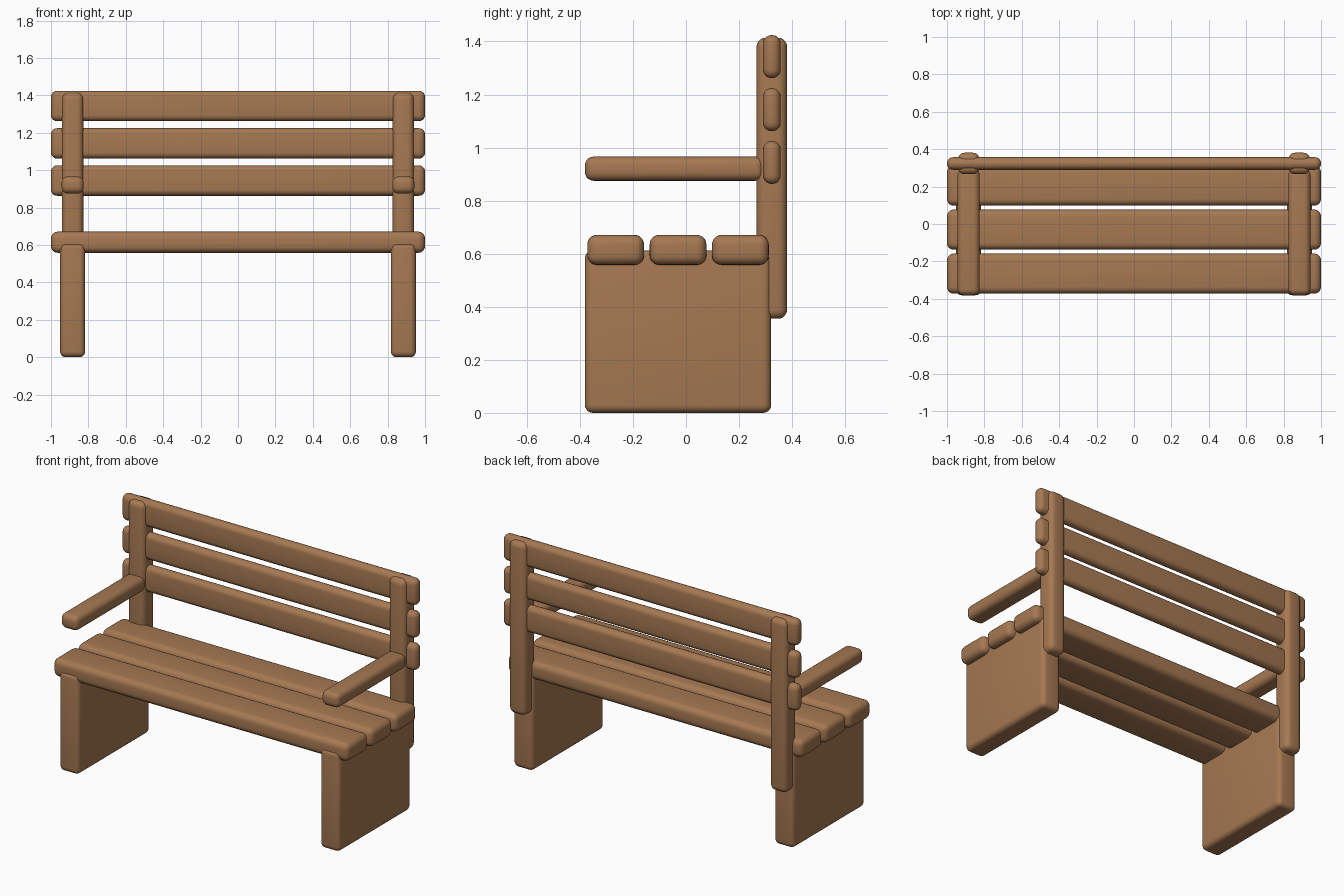
import bpy
import bmesh
from mathutils import Vector

if "Cube" in bpy.data.objects:
    bpy.data.objects.remove(bpy.data.objects["Cube"])

wood = bpy.data.materials.new("warm brown wood")
wood.diffuse_color = (0.38, 0.19, 0.085, 1.0)
wood.use_nodes = True
wood.node_tree.nodes["Principled BSDF"].inputs["Base Color"].default_value = wood.diffuse_color


def rounded_box(name, lo, hi, radius, segments=5):
    """Box between two corners with all edges rounded."""
    lo, hi = Vector(lo), Vector(hi)
    centre, size = (lo + hi) / 2, hi - lo
    bm = bmesh.new()
    bmesh.ops.create_cube(bm, size=1.0)
    bmesh.ops.scale(bm, vec=size, verts=bm.verts)
    bmesh.ops.bevel(bm, geom=list(bm.edges), offset=radius, offset_type='OFFSET',
                    segments=segments, profile=0.5, affect='EDGES', clamp_overlap=True)
    for f in bm.faces:
        f.smooth = True
    mesh = bpy.data.meshes.new(name)
    bm.to_mesh(mesh)
    bm.free()
    mesh.materials.append(wood)
    ob = bpy.data.objects.new(name, mesh)
    ob.location = centre
    bpy.context.collection.objects.link(ob)
    return ob


# Seat planks, front to back
for i, y in enumerate((-0.265, -0.03, 0.205)):
    rounded_box(f"seat_plank_{i + 1}", (-1, y - 0.107, 0.558), (1, y + 0.107, 0.671), 0.036)

# Back rest planks, bottom to top
for i, z in enumerate((0.944, 1.143, 1.343)):
    rounded_box(f"back_plank_{i + 1}", (-1, 0.29, z - 0.081), (1, 0.357, z + 0.081), 0.032)

# Mirrored side parts
for side, cx in (("left", -0.884), ("right", 0.884)):
    # Solid leg panel
    rounded_box(f"{side}_leg_panel", (cx - 0.067, -0.381, 0.0), (cx + 0.067, 0.321, 0.612), 0.03)
    # Upright post holding the back rest
    rounded_box(f"{side}_back_post", (cx - 0.057, 0.266, 0.355), (cx + 0.057, 0.381, 1.414), 0.034)
    # Arm rest
    rounded_box(f"{side}_arm_rest", (cx - 0.059, -0.381, 0.875), (cx + 0.059, 0.295, 0.966), 0.033)
